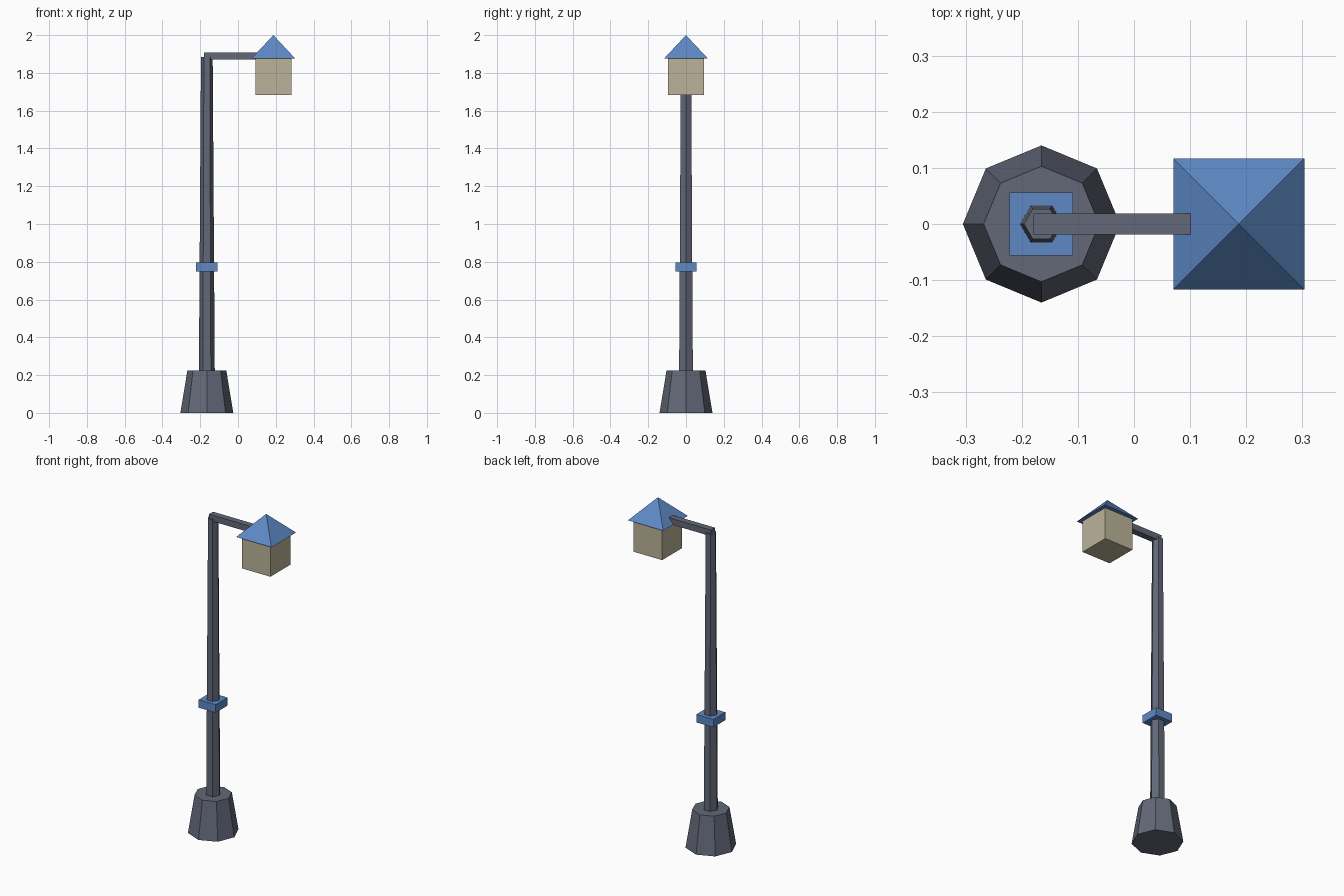
import bpy
import math

if "Cube" in bpy.data.objects:
    bpy.data.objects.remove(bpy.data.objects["Cube"])

POST_X, LAMP_X = -0.165, 0.187


def material(name, rgb):
    mat = bpy.data.materials.new(name)
    mat.diffuse_color = (*rgb, 1.0)
    mat.use_nodes = True
    mat.node_tree.nodes["Principled BSDF"].inputs["Base Color"].default_value = mat.diffuse_color
    return mat


iron = material("dark_iron", (0.125, 0.14, 0.19))
blue = material("blue_paint", (0.11, 0.25, 0.56))
glass = material("warm_glass", (0.50, 0.45, 0.32))


def finish(name, mat):
    ob = bpy.context.object
    ob.name = ob.data.name = name
    ob.data.materials.append(mat)
    return ob


def tapered(name, mat, sides, x, r0, r1, z0, z1, turn=0.0):
    """Flat-sided cone or frustum; the first corner points along +x before turning."""
    bpy.ops.mesh.primitive_cone_add(vertices=sides, radius1=r0, radius2=r1, depth=z1 - z0,
                                    location=(x, 0, (z0 + z1) / 2),
                                    rotation=(0, 0, math.radians(turn)))
    return finish(name, mat)


def box(name, mat, x0, x1, half_y, z0, z1):
    bpy.ops.mesh.primitive_cube_add(size=1, location=((x0 + x1) / 2, 0, (z0 + z1) / 2))
    bpy.context.object.scale = (x1 - x0, 2 * half_y, z1 - z0)
    bpy.ops.object.transform_apply(location=False, rotation=False, scale=True)
    return finish(name, mat)


# Octagonal foot and hexagonal tapering post (cone corners start on the y axis)
tapered("base", iron, 8, POST_X, 0.14, 0.103, 0.0, 0.225)
tapered("post", iron, 6, POST_X, 0.042, 0.031, 0.225, 1.885, turn=90)

# Square band around the post
box("collar", blue, POST_X - 0.0565, POST_X + 0.0565, 0.0565, 0.748, 0.796)

# Horizontal arm reaching into the lantern roof
box("arm", iron, -0.179, 0.101, 0.019, 1.871, 1.908)

# Hanging lantern with a pyramid roof
box("lantern", glass, LAMP_X - 0.095, LAMP_X + 0.095, 0.095, 1.684, 1.875)
tapered("lantern_roof", blue, 4, LAMP_X, 0.117 * math.sqrt(2), 0.0, 1.875, 2.0, turn=45)
